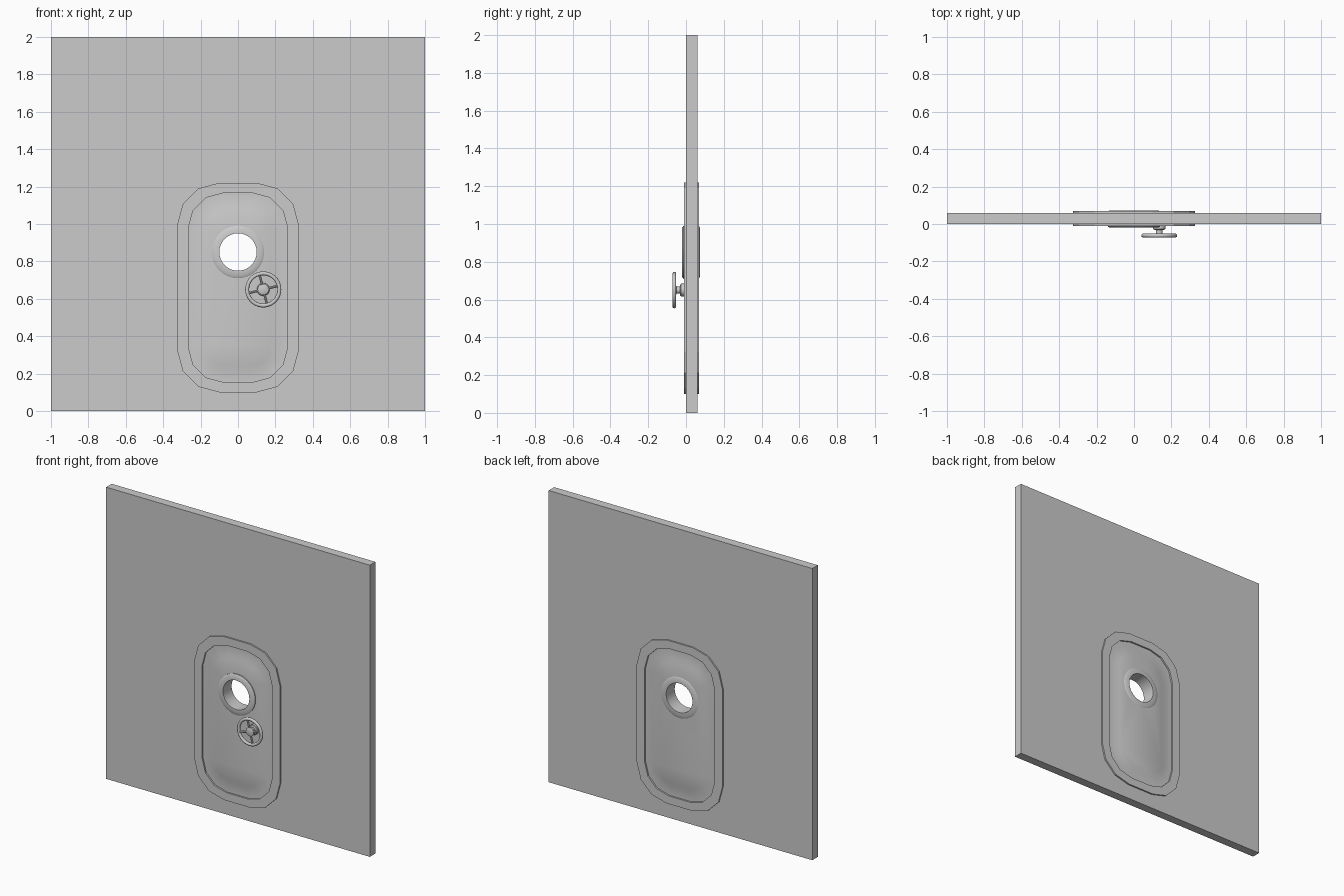
import bpy, bmesh, math
from math import sin, cos, pi

if "Cube" in bpy.data.objects:
    bpy.data.objects.remove(bpy.data.objects["Cube"])

WALL_Y0, WALL_Y1 = 0.0, 0.06
MID = 0.03


def outline(hx, z0, z1, r, n=3):
    """Rounded rectangle as (x, z) points."""
    pts = []
    corners = [(hx - r, z1 - r), (r - hx, z1 - r), (r - hx, z0 + r), (hx - r, z0 + r)]
    for q, (cx, cz) in enumerate(corners):
        for i in range(n + 1):
            a = (q + i / n) * pi / 2
            pts.append((cx + r * cos(a), cz + r * sin(a)))
    return pts


def circle(r, cx, cz, n):
    return [(cx + r * cos(2 * pi * i / n), cz + r * sin(2 * pi * i / n)) for i in range(n)]


def finish(bm, name, smooth=True):
    bmesh.ops.recalc_face_normals(bm, faces=bm.faces)
    me = bpy.data.meshes.new(name)
    bm.to_mesh(me)
    bm.free()
    ob = bpy.data.objects.new(name, me)
    bpy.context.collection.objects.link(ob)
    if smooth:
        bpy.ops.object.select_all(action='DESELECT')
        bpy.context.view_layer.objects.active = ob
        ob.select_set(True)
        bpy.ops.object.shade_smooth_by_angle(angle=math.radians(35))
    return ob


def ring_verts(bm, pts, y):
    return [bm.verts.new((x, y, z)) for x, z in pts]


def band(bm, a, b):
    n = len(a)
    for i in range(n):
        bm.faces.new((a[i], a[(i + 1) % n], b[(i + 1) % n], b[i]))


def loop_edges(bm, vs):
    out = []
    for i in range(len(vs)):
        pair = (vs[i - 1], vs[i])
        out.append(bm.edges.get(pair) or bm.edges.new(pair))
    return out


def holed_fill(bm, outer, inner):
    bmesh.ops.triangle_fill(bm, use_beauty=True, use_dissolve=False, normal=(0, 1, 0),
                            edges=loop_edges(bm, outer) + loop_edges(bm, inner))


def holed_plate(name, outer, inner, y0, y1):
    bm = bmesh.new()
    of, nf = ring_verts(bm, outer, y0), ring_verts(bm, inner, y0)
    ob, nb = ring_verts(bm, outer, y1), ring_verts(bm, inner, y1)
    band(bm, of, ob)
    band(bm, nf, nb)
    holed_fill(bm, of, nf)
    holed_fill(bm, ob, nb)
    return finish(bm, name, smooth=False)


def lathe(name, profile, cx, cz, n, closed=False):
    """Spin (radius, y) points about a front-to-back axis."""
    bm = bmesh.new()
    rings = [ring_verts(bm, circle(r, cx, cz, n), y) for r, y in profile]
    for a, b in zip(rings, rings[1:]):
        band(bm, a, b)
    if closed:
        band(bm, rings[-1], rings[0])
    else:
        bm.faces.new(rings[0])
        bm.faces.new(rings[-1])
    return finish(bm, name)


# Wall with the doorway opening
frame_out = outline(0.325, 0.10, 1.22, 0.225)
frame_in = outline(0.265, 0.155, 1.165, 0.185)
holed_plate("wall", [(1, 0), (1, 2), (-1, 2), (-1, 0)], frame_out, WALL_Y0, WALL_Y1)

# Door frame, proud of the wall on both sides
holed_plate("door_frame", frame_out, frame_in, -0.01, 0.07)

# Door leaf with a raised centre panel on both faces
HOLE_Z = 0.85
bm = bmesh.new()
rims, holes = [], []
for s in (-1, 1):
    rim = ring_verts(bm, frame_in, MID + s * 0.029)
    base = ring_verts(bm, outline(0.205, 0.215, 1.105, 0.135), MID + s * 0.029)
    top = ring_verts(bm, outline(0.175, 0.245, 1.075, 0.105), MID + s * 0.038)
    hole = ring_verts(bm, circle(0.10, 0, HOLE_Z, 32), MID + s * 0.038)
    band(bm, rim, base)
    band(bm, base, top)
    holed_fill(bm, top, hole)
    rims.append(rim)
    holes.append(hole)
band(bm, *rims)
band(bm, *holes)
finish(bm, "door_leaf")

# Porthole rim running through the door
lathe("porthole_rim", [(0.10, -0.02), (0.13, -0.02), (0.14, -0.014), (0.14, 0.074),
                       (0.13, 0.08 - 0.006), (0.10, 0.074)][:3]
      + [(0.14, 0.068), (0.13, 0.073), (0.10, 0.073)], 0, HOLE_Z, 32, closed=True)

# Handwheel: stem, hub, rim and four spokes
WX, WZ, WY = 0.135, 0.65, -0.062
lathe("wheel_stem", [(0.034, 0.0), (0.034, -0.026), (0.03, -0.03), (0.018, -0.032),
                     (0.018, -0.05), (0.03, -0.054), (0.03, -0.066), (0.024, -0.069)], WX, WZ, 24)
bpy.ops.mesh.primitive_torus_add(major_radius=0.086, minor_radius=0.0105, major_segments=40,
                                 minor_segments=10, location=(WX, WY, WZ), rotation=(pi / 2, 0, 0))
bpy.context.object.name = "wheel_rim"
bpy.ops.object.shade_smooth()
for k in range(4):
    a = math.radians(14) + k * pi / 2
    bpy.ops.mesh.primitive_cylinder_add(vertices=10, radius=0.007, depth=0.064,
                                        location=(WX + 0.053 * cos(a), WY, WZ + 0.053 * sin(a)),
                                        rotation=(0, pi / 2 - a, 0))
    bpy.context.object.name = f"wheel_spoke_{k + 1}"
    bpy.ops.object.shade_smooth_by_angle()
